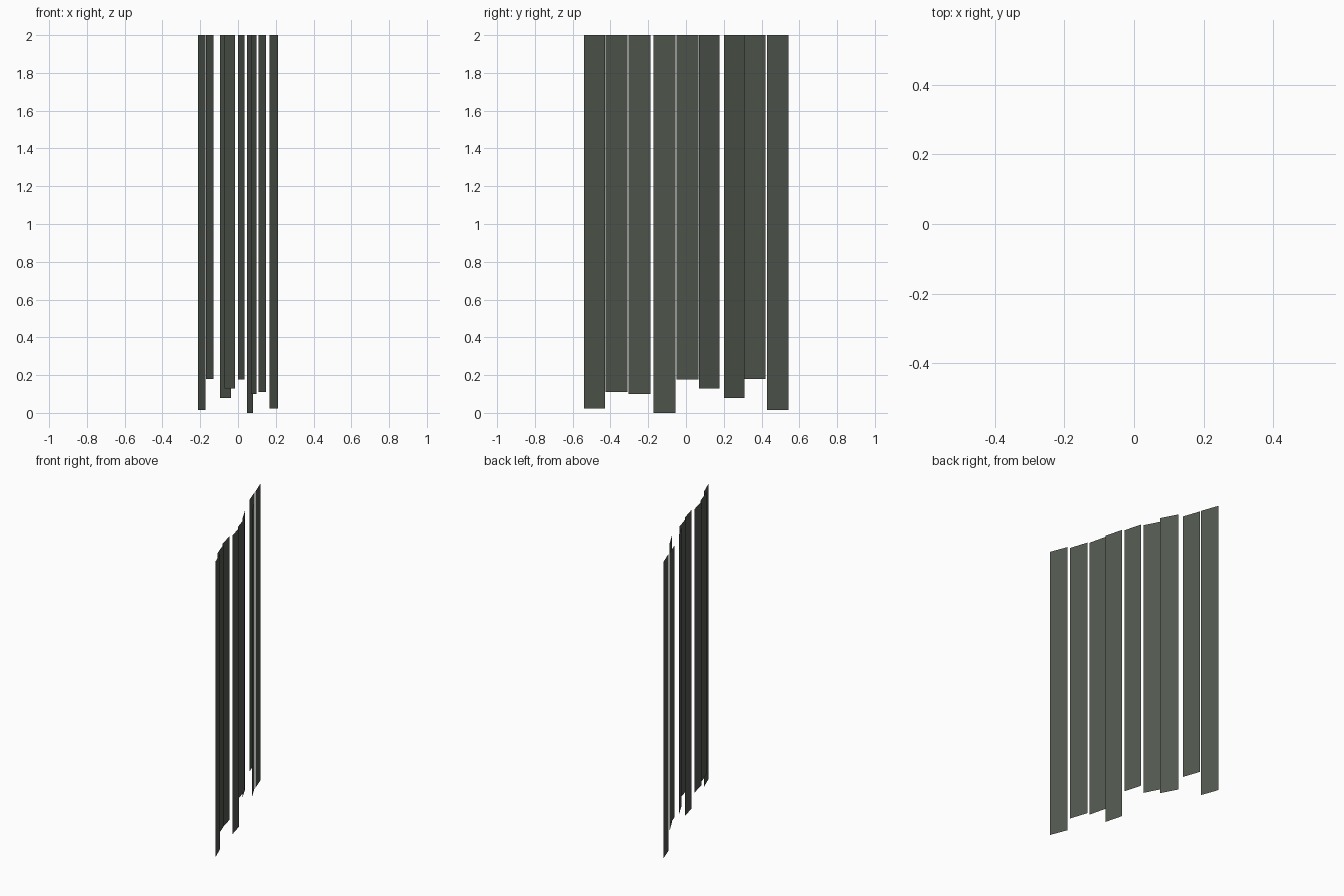
import bpy

if "Cube" in bpy.data.objects:
    bpy.data.objects.remove(bpy.data.objects["Cube"])

TOP = 2.0

mat = bpy.data.materials.new("dark_green_grey")
mat.diffuse_color = (0.085, 0.1, 0.08, 1)
mat.use_nodes = True
mat.node_tree.nodes["Principled BSDF"].inputs["Base Color"].default_value = mat.diffuse_color

# Each strip: near end (x, y), far end (x, y), bottom height
STRIPS = [
    ((0.211, -0.541), (0.167, -0.429), 0.022),
    ((0.148, -0.426), (0.109, -0.310), 0.110),
    ((0.098, -0.304), (0.069, -0.187), 0.101),
    ((0.079, -0.173), (0.048, -0.056), 0.000),
    ((0.034, -0.050), (0.001, 0.066), 0.176),
    ((-0.015, 0.070), (-0.071, 0.178), 0.130),
    ((-0.037, 0.202), (-0.094, 0.309), 0.078),
    ((-0.130, 0.306), (-0.170, 0.420), 0.180),
    ((-0.171, 0.429), (-0.212, 0.543), 0.014),
]


def hanging_strip(name, near, far, bottom):
    """Flat vertical sheet hanging from the common top line."""
    mesh = bpy.data.meshes.new(name)
    mesh.from_pydata(
        [(*near, bottom), (*far, bottom), (*far, TOP), (*near, TOP)],
        [], [(0, 1, 2, 3)])
    mesh.materials.append(mat)
    obj = bpy.data.objects.new(name, mesh)
    bpy.context.collection.objects.link(obj)


# Row of curtain strips
for i, (near, far, bottom) in enumerate(STRIPS, 1):
    hanging_strip(f"curtain_strip_{i}", near, far, bottom)
